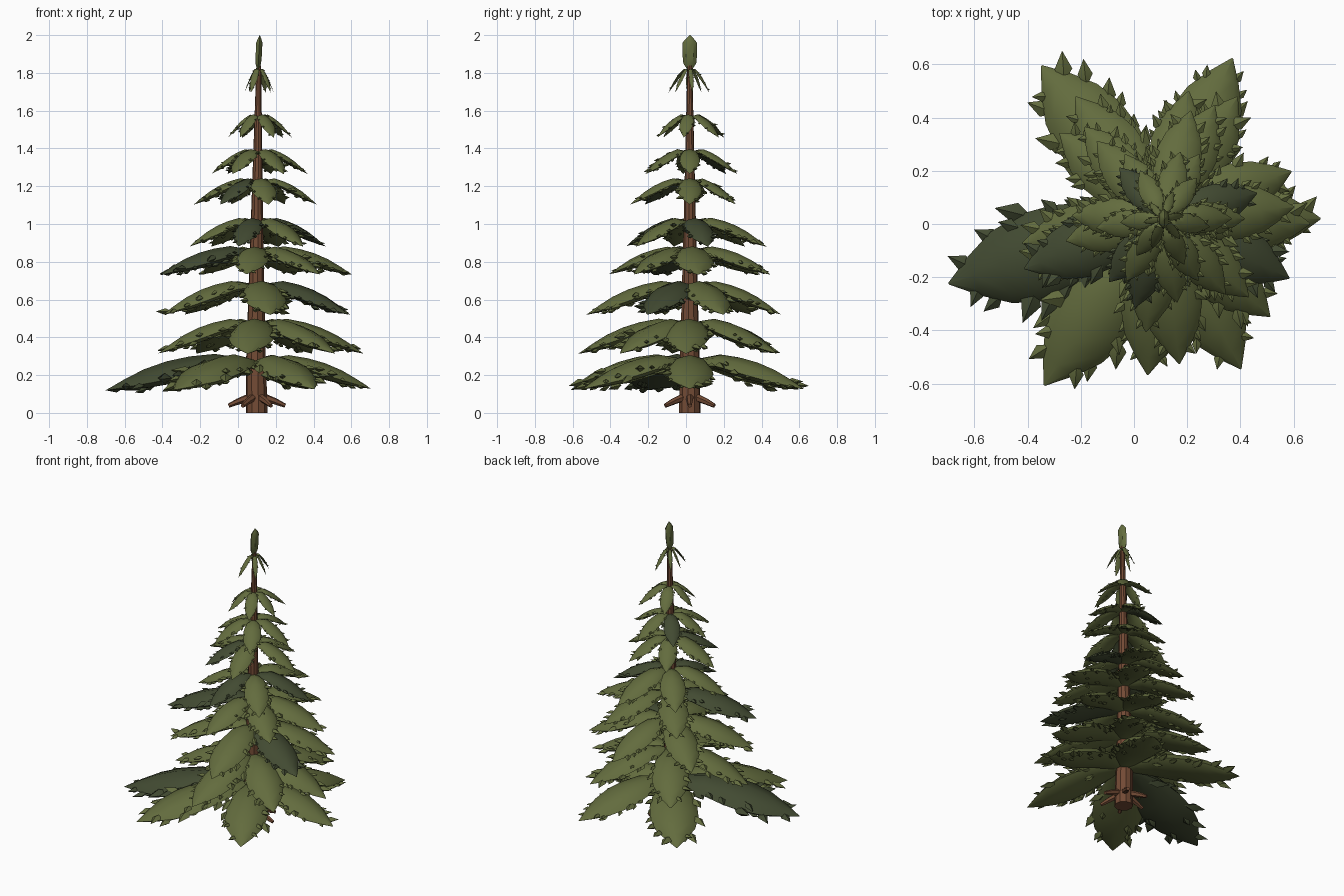
import bpy, bmesh, math, random
from mathutils import Vector

if "Cube" in bpy.data.objects:
    bpy.data.objects.remove(bpy.data.objects["Cube"])

random.seed(4)
CX, CY = 0.10, 0.02


def material(name, rgb):
    m = bpy.data.materials.new(name)
    m.diffuse_color = (*rgb, 1)
    m.use_nodes = True
    m.node_tree.nodes["Principled BSDF"].inputs["Base Color"].default_value = m.diffuse_color
    return m


LIGHT = material("needle_green", (0.125, 0.15, 0.048))
DARK = material("deep_green", (0.055, 0.07, 0.032))
BARK = material("bark", (0.17, 0.07, 0.035))


def finish(name, bm, mat, smooth=None):
    bmesh.ops.recalc_face_normals(bm, faces=bm.faces)
    me = bpy.data.meshes.new(name)
    bm.to_mesh(me)
    bm.free()
    ob = bpy.data.objects.new(name, me)
    bpy.context.collection.objects.link(ob)
    me.materials.append(mat)
    if smooth:
        bpy.ops.object.select_all(action='DESELECT')
        ob.select_set(True)
        bpy.context.view_layer.objects.active = ob
        bpy.ops.object.shade_smooth_by_angle(angle=math.radians(smooth))
    return ob


def loft(bm, rings):
    """Join rings of points; end rings are capped."""
    vs = [[bm.verts.new(p) for p in r] for r in rings]
    n = len(vs[0])
    for a, b in zip(vs, vs[1:]):
        for i in range(n):
            j = (i + 1) % n
            bm.faces.new((a[i], a[j], b[j], b[i]))
    bm.faces.new(vs[0])
    bm.faces.new(vs[-1])


def tube(bm, path, sides=8):
    """Tapered tube along (point, radius) pairs."""
    axis = (path[-1][0] - path[0][0]).normalized()
    u = axis.orthogonal().normalized()
    v = axis.cross(u)
    loft(bm, [[p + r * (u * math.cos(a) + v * math.sin(a))
               for a in [math.tau * (i + .5) / sides for i in range(sides)]]
              for p, r in path])


def bud(bm, p, d, length, width):
    """Small pointed leaflet with four sides."""
    d = d.normalized()
    u = d.cross(Vector((0, 0, 1))).normalized()
    v = d.cross(u)
    m = p + d * length * .45
    a, b = bm.verts.new(p), bm.verts.new(p + d * length)
    ring = [bm.verts.new(m + o) for o in (u * width, v * width * .7, -u * width, -v * width * .7)]
    for i in range(4):
        j = (i + 1) % 4
        bm.faces.new((a, ring[i], ring[j]))
        bm.faces.new((b, ring[j], ring[i]))


def interp(t, pts):
    for (t0, v0), (t1, v1) in zip(pts, pts[1:]):
        if t <= t1:
            return v0 + (v1 - v0) * (t - t0) / (t1 - t0)
    return pts[-1][1]


OUTLINE = [(0, .15), (.12, .45), (.28, .8), (.45, .98), (.6, 1), (.75, .82), (.88, .45), (1, .02)]


def bough(name, deg, length, ztop, drop, mat, wide=.205, buds=8):
    """Drooping pointed bough, lens-shaped across, fringed with leaflets."""
    a = math.radians(deg)
    d, s = Vector((math.cos(a), math.sin(a), 0)), Vector((-math.sin(a), math.cos(a), 0))
    base = Vector((CX + .01 * ztop / 2, CY, 0))
    hw, hh = wide * length, .08 * length

    def point(t, ang):
        f = interp(t, OUTLINE)
        # slight rise from the trunk, then the droop
        z = ztop - .45 * hh - .03 * max(0, 1 - t / .25) - drop * t ** 1.45
        c, q = math.cos(ang), math.sin(ang)
        return (base + d * length * t + s * hw * f * c
                + Vector((0, 0, z + hh * f * (q * (1 if q > 0 else .85) - .3 * c * c))))

    bm = bmesh.new()
    loft(bm, [[point(t, math.tau * k / 8) for k in range(8)] for t, _ in OUTLINE])
    down = Vector((0, 0, -1))
    for side in (1, -1):
        for i in range(buds):
            t = .25 + .68 * (i + random.random() * .9) / buds
            ang = (0 if side > 0 else math.pi) + random.uniform(-.6, .6)
            size = length * random.uniform(.08, .18)
            out = s * side * random.uniform(.3, 1) + d * random.uniform(.6, 1) + down * random.uniform(-.1, .4)
            bud(bm, point(t, ang) - out * size * .35, out, size, size * .27)
    # leaflets on the underside
    for i in range(buds // 2 + 1):
        t, ang = random.uniform(.3, .85), -random.uniform(.6, 2.5)
        size = length * random.uniform(.08, .11)
        bud(bm, point(t, ang) - d * size * .4, d + down * .3, size, size * .3)
    return finish(name, bm, mat, 40)


# Trunk
bm = bmesh.new()
tube(bm, [(Vector((CX, CY, 0)), .058), (Vector((CX - .005, CY, .3)), .052),
          (Vector((CX, CY, 1)), .033), (Vector((CX + .01, CY, 1.84)), .013)], 10)
finish("trunk", bm, BARK)

# Root stubs
bm = bmesh.new()
for k in range(6):
    a = math.radians(60 * k)
    d = Vector((math.cos(a), math.sin(a), 0))
    c = Vector((CX, CY, 0))
    tube(bm, [(c + d * .03 + Vector((0, 0, .085)), .022),
              (c + d * .10 + Vector((0, 0, .06)), .017),
              (c + d * .15 + Vector((0, 0, .038)), .011)], 6)
finish("root_stubs", bm, BARK)

# Bough tiers: top height, droop, then {angle: length}; dark angles listed last
TIERS = [
    (.315, .165, {0: .60, 66: .66, 128: .73, 197: .835, 235: .765, 298: .64}, (197,)),
    (.51, .175, {358: .56, 58: .54, 125: .56, 190: .53, 265: .59, 318: .55}, ()),
    (.71, .17, {20: .52, 78: .49, 140: .50, 200: .53, 277: .55, 335: .53}, (335,)),
    (.89, .14, {5: .50, 65: .47, 130: .45, 200: .55, 262: .43, 318: .44}, (200,)),
    (1.045, .15, {15: .37, 75: .42, 130: .38, 193: .37, 253: .35, 310: .37}, (15, 253)),
    (1.255, .14, {0: .31, 60: .28, 120: .28, 178: .34, 230: .31, 280: .32}, (230,)),
    (1.41, .135, {0: .26, 75: .26, 130: .25, 188: .25, 240: .27, 300: .27}, (130,)),
    (1.595, .13, {350: .18, 50: .20, 115: .20, 185: .16, 235: .17, 295: .19}, ()),
    (1.84, .14, {10: .08, 70: .11, 130: .08, 190: .075, 250: .12, 310: .10}, ()),
]
for n, (z, drop, boughs, dark) in enumerate(TIERS, 1):
    for k, (deg, length) in enumerate(boughs.items(), 1):
        bough(f"bough_{n}_{k}", deg, length, z, drop, DARK if deg in dark else LIGHT,
              .205 if n < 9 else .16, 7 if n < 5 else 6 if n < 8 else 4)

# Upright top shoot, flat and pointed
bm = bmesh.new()
top = [(1.81, .008), (1.85, .034), (1.89, .038), (1.96, .038), (1.98, .022), (2.0, .002)]
loft(bm, [[Vector((CX + .005 + .05 * (z - 1.8) + .5 * r * math.cos(a), CY + r * math.sin(a), z))
           for a in [math.tau * i / 6 + math.pi / 2 for i in range(6)]] for z, r in top])
finish("top_shoot", bm, LIGHT, 40)
